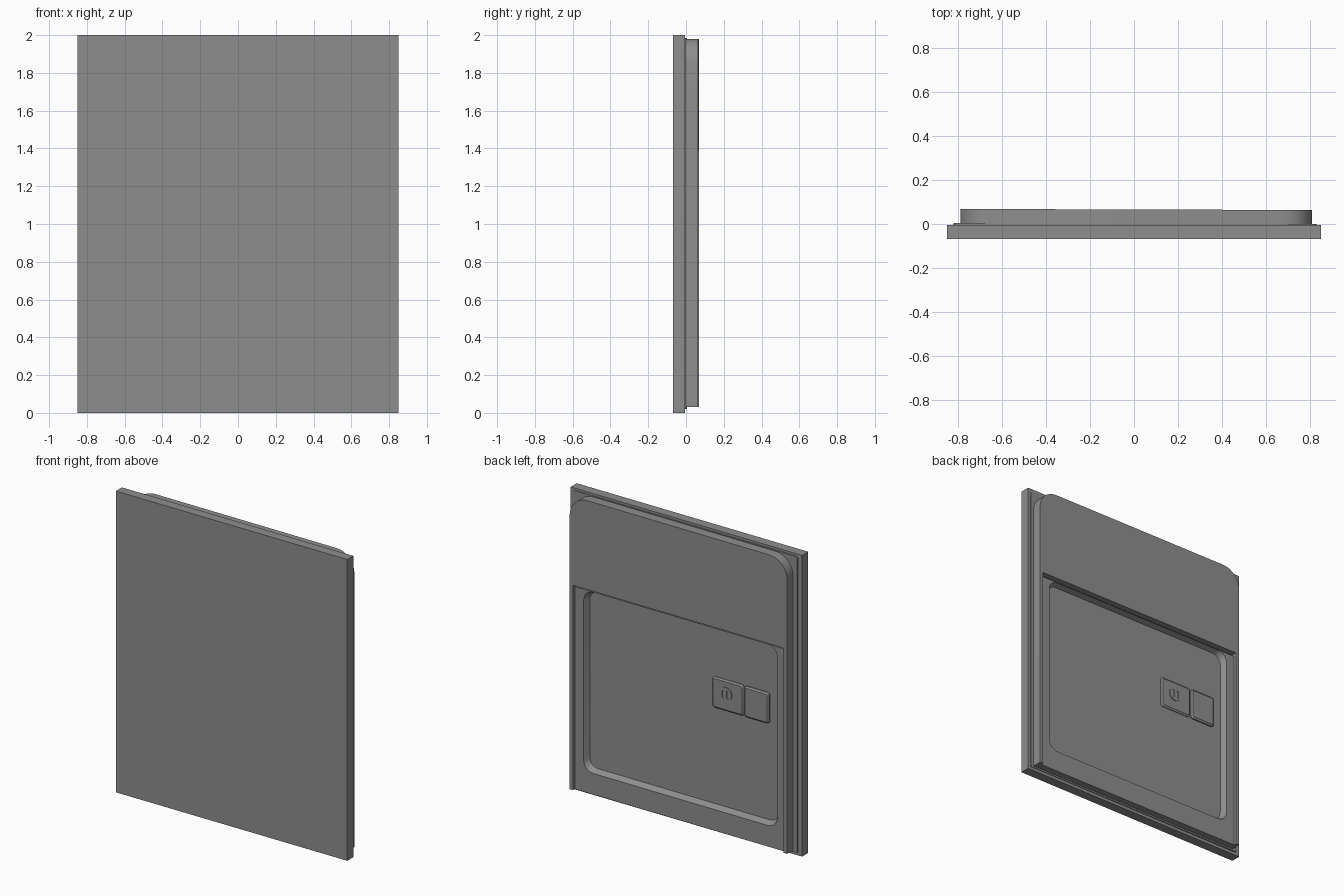
import bpy, bmesh, math

if "Cube" in bpy.data.objects:
    bpy.data.objects.remove(bpy.data.objects["Cube"])

YAW = -0.003  # the inner liner sits very slightly out of square

# Dark grey finish shared by every part
GREY = bpy.data.materials.new("dark_grey")
GREY.diffuse_color = (0.27, 0.27, 0.27, 1)
GREY.use_nodes = True
GREY.node_tree.nodes["Principled BSDF"].inputs["Base Color"].default_value = GREY.diffuse_color


def ring(x0, x1, z0, z1, r_bottom, r_top, seg=8):
    """Rounded rectangle in the xz plane, bottom and top radii separate."""
    pts = []
    corners = [(x1, z0, -1, 1, r_bottom, -90), (x1, z1, -1, -1, r_top, 0),
               (x0, z1, 1, -1, r_top, 90), (x0, z0, 1, 1, r_bottom, 180)]
    for cx, cz, sx, sz, r, start in corners:
        n = seg if r > 0 else 0
        for i in range(n + 1):
            a = math.radians(start + (90 * i / n if n else 0))
            pts.append((cx + sx * r + r * math.cos(a), cz + sz * r + r * math.sin(a)))
    return pts


def smooth_edges(ob):
    bpy.ops.object.select_all(action='DESELECT')
    ob.select_set(True)
    bpy.context.view_layer.objects.active = ob
    bpy.ops.object.shade_smooth_by_angle(angle=math.radians(25))


def loft(name, sections, smooth=False):
    """Solid through rings: each section is (y, xz points)."""
    bm = bmesh.new()
    rows = [[bm.verts.new((x, y, z)) for x, z in pts] for y, pts in sections]
    n = len(rows[0])
    for a, b in zip(rows, rows[1:]):
        for i in range(n):
            j = (i + 1) % n
            bm.faces.new((a[i], a[j], b[j], b[i]))
    bm.faces.new(rows[0])
    bm.faces.new(rows[-1])
    bmesh.ops.recalc_face_normals(bm, faces=bm.faces)
    me = bpy.data.meshes.new(name)
    bm.to_mesh(me)
    bm.free()
    me.materials.append(GREY)
    ob = bpy.data.objects.new(name, me)
    bpy.context.collection.objects.link(ob)
    if smooth:
        smooth_edges(ob)
    return ob


def cut(ob, cutter):
    """Subtract the cutter, bake the result and remove the cutter."""
    cutter.hide_render = True
    mod = ob.modifiers.new("cut", 'BOOLEAN')
    mod.operation = 'DIFFERENCE'
    mod.solver = 'EXACT'
    mod.object = cutter
    bpy.context.view_layer.objects.active = ob
    bpy.ops.object.modifier_apply(modifier=mod.name)
    bpy.data.objects.remove(cutter)


# Outer door slab
slab = ring(-0.85, 0.85, 0, 2, 0, 0)
loft("door_slab", [(-0.068, slab), (-0.004, slab)])

# Thin flange between slab and liner
flange = ring(-0.82, 0.83, 0.02, 1.985, 0, 0.02)
inner_parts = [loft("seal_flange", [(-0.006, flange), (0.002, flange)], smooth=True)]

# Inner liner: round-topped block
block = ring(-0.79, 0.81, 0.03, 1.98, 0, 0.13)
liner = loft("inner_liner", [(-0.003, block), (0.066, block)])
# Stepped recess, open at the bottom
recess = ring(-0.765, 0.785, -0.2, 1.39, 0, 0)
cut(liner, loft("recess_cutter", [(0.047, recess), (0.2, recess)]))
# Deep shadow gap under the upper panel
gap = ring(-0.765, 0.785, 1.374, 1.39, 0, 0)
cut(liner, loft("gap_cutter", [(0.014, gap), (0.1, gap)]))
# Tapered pocket
outer = ring(-0.705, 0.72, 0.17, 1.372, 0.07, 0.07)
cut(liner, loft("pocket_cutter", [(0.010, ring(-0.685, 0.70, 0.19, 1.36, 0.06, 0.06)),
                                  (0.047, outer), (0.060, outer)]))
smooth_edges(liner)
inner_parts.append(liner)


# Latch: lock plate and paddle, both with chamfered rims
def plate(name, x0, x1, z0, z1, front, bevel=0.01, r=0.018):
    base = ring(x0, x1, z0, z1, r, r, 4)
    face = ring(x0 + bevel, x1 - bevel, z0 + bevel, z1 - bevel, r * 0.6, r * 0.6, 4)
    return loft(name, [(0.006, base), (front - 0.008, base), (front, face)], smooth=True)


inner_parts.append(plate("lock_plate", -0.437, -0.205, 0.83, 1.035, 0.022))
inner_parts.append(plate("latch_paddle", -0.625, -0.443, 0.83, 1.035, 0.026))

# Lock cylinder with two vertical grip slots
disc = [(-0.31 + 0.045 * math.cos(t * math.tau / 32), 0.945 + 0.045 * math.sin(t * math.tau / 32))
        for t in range(32)]
knob = loft("lock_cylinder", [(0.012, disc), (0.027, disc)])
for x in (-0.326, -0.294):
    slot = ring(x - 0.009, x + 0.009, 0.917, 0.973, 0.008, 0.008, 4)
    cut(knob, loft("slot_cutter", [(0.0225, slot), (0.05, slot)]))
smooth_edges(knob)
inner_parts.append(knob)

# Turn all liner parts together
for part in inner_parts:
    part.rotation_euler.z = YAW
